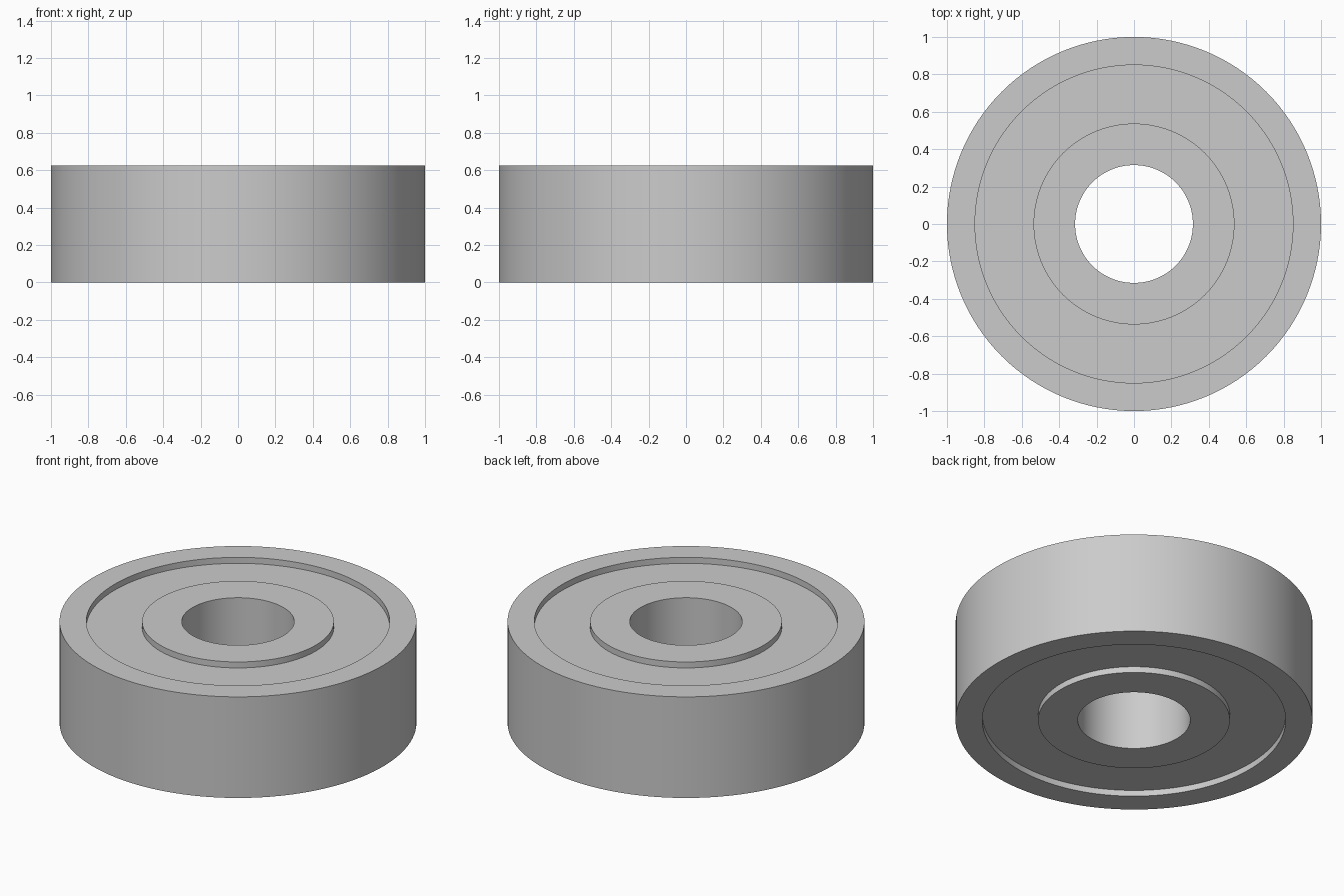
import bpy
import bmesh
import math
from mathutils import Matrix, Vector

cube = bpy.data.objects.get("Cube")
if cube:
    bpy.data.objects.remove(cube, do_unlink=True)

HEIGHT = 0.625
RECESS = 0.037
OVERLAP = 0.004
SEGMENTS = 128

steel = bpy.data.materials.new("light_grey_steel")
steel.use_nodes = True
steel.diffuse_color = (0.6, 0.6, 0.6, 1)
steel.node_tree.nodes["Principled BSDF"].inputs["Base Color"].default_value = (0.6, 0.6, 0.6, 1)


def make_ring(name, inner, outer, bottom, top):
    """Revolve a rectangular section around z into a closed ring."""
    bm = bmesh.new()
    section = [(inner, bottom), (outer, bottom), (outer, top), (inner, top)]
    verts = [bm.verts.new((r, 0, z)) for r, z in section]
    edges = [bm.edges.new((verts[i], verts[(i + 1) % 4])) for i in range(4)]
    bmesh.ops.spin(bm, geom=verts + edges, cent=(0, 0, 0), axis=(0, 0, 1),
                   angle=math.tau, steps=SEGMENTS, use_merge=True)
    bmesh.ops.remove_doubles(bm, verts=bm.verts, dist=1e-5)
    bmesh.ops.recalc_face_normals(bm, faces=bm.faces)
    mesh = bpy.data.meshes.new(name)
    bm.to_mesh(mesh)
    bm.free()
    mesh.materials.append(steel)
    ring = bpy.data.objects.new(name, mesh)
    bpy.context.collection.objects.link(ring)
    # Smooth walls, sharp rims
    bpy.ops.object.select_all(action="DESELECT")
    ring.select_set(True)
    bpy.context.view_layer.objects.active = ring
    bpy.ops.object.shade_smooth_by_angle(angle=math.radians(30))
    return ring


# Outer race, inner race and the recessed shield between them
make_ring("outer_race", 0.85, 1.0, 0, HEIGHT)
make_ring("inner_race", 0.315, 0.537, 0, HEIGHT)
make_ring("shield", 0.537 - OVERLAP, 0.85 + OVERLAP, RECESS, HEIGHT - RECESS)
